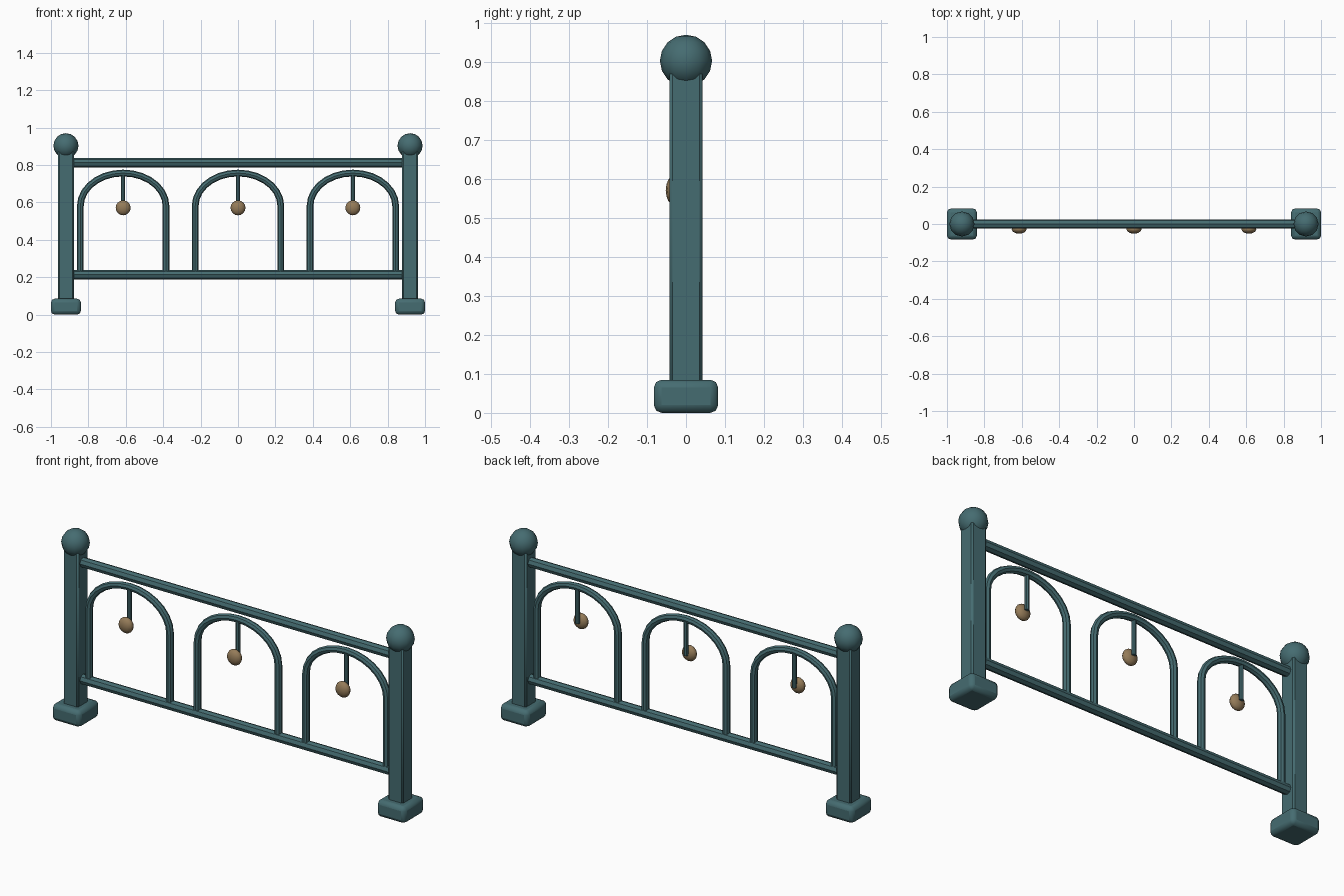
import bpy
from math import cos, sin, pi, radians

if "Cube" in bpy.data.objects:
    bpy.data.objects.remove(bpy.data.objects["Cube"])


def material(name, color):
    m = bpy.data.materials.new(name)
    m.diffuse_color = color
    m.use_nodes = True
    m.node_tree.nodes["Principled BSDF"].inputs["Base Color"].default_value = m.diffuse_color
    return m


TEAL = material("painted_metal", (0.06, 0.15, 0.165, 1))
TAN = material("bronze", (0.30, 0.20, 0.10, 1))


def finish(name, mat, smooth=True):
    ob = bpy.context.object
    ob.name = name
    ob.data.materials.append(mat)
    if smooth:
        bpy.ops.object.shade_smooth_by_angle(angle=radians(30))
    return ob


def box(name, loc, size, bevel, segments):
    bpy.ops.mesh.primitive_cube_add(size=1, location=loc)
    bpy.context.object.scale = size
    bpy.ops.object.transform_apply(location=False, rotation=False, scale=True)
    ob = finish(name, TEAL)
    mod = ob.modifiers.new("bevel", 'BEVEL')
    mod.width, mod.segments = bevel, segments
    return ob


def ball(name, loc, radii, mat, segments=12, rings=8):
    bpy.ops.mesh.primitive_uv_sphere_add(segments=segments, ring_count=rings, radius=1, location=loc)
    bpy.context.object.scale = radii
    bpy.ops.object.transform_apply(location=False, rotation=False, scale=True)
    ob = finish(name, mat, False)
    bpy.ops.object.shade_smooth()
    return ob


def tube(name, points, radius):
    # round bar swept along a path of points
    cu = bpy.data.curves.new(name, 'CURVE')
    cu.dimensions = '3D'
    cu.bevel_depth = radius
    cu.bevel_resolution = 2
    cu.use_fill_caps = True
    sp = cu.splines.new('POLY')
    sp.points.add(len(points) - 1)
    for p, co in zip(sp.points, points):
        p.co = (*co, 1)
    ob = bpy.data.objects.new(name, cu)
    bpy.context.collection.objects.link(ob)
    bpy.ops.object.select_all(action='DESELECT')
    ob.select_set(True)
    bpy.context.view_layer.objects.active = ob
    bpy.ops.object.convert(target='MESH')
    return finish(name, TEAL)


# End posts with foot blocks and ball finials
for side, s in (("left", -1), ("right", 1)):
    x = 0.92 * s
    box(f"{side}_foot", (x, 0, 0.0425), (0.16, 0.165, 0.085), 0.02, 2)
    box(f"{side}_post", (x, 0, 0.465), (0.085, 0.085, 0.85), 0.008, 1)
    ball(f"{side}_finial", (x, 0, 0.903), (0.067, 0.067, 0.067), TEAL)

# Horizontal rails
for name, z in (("top_rail", 0.812), ("bottom_rail", 0.214)):
    tube(name, [(-0.9, 0, z), (0.9, 0, z)], 0.025)

# Three arches, each with a hanging stem and a flattened bead
N = 14
for i, cx in enumerate((-0.614, 0, 0.614), 1):
    arc = [(cx - 0.229 * cos(pi * k / N), 0, 0.58 + 0.177 * sin(pi * k / N)) for k in range(N + 1)]
    tube(f"arch_{i}", [(cx - 0.229, 0, 0.215)] + arc + [(cx + 0.229, 0, 0.215)], 0.018)
    tube(f"stem_{i}", [(cx, 0, 0.757), (cx, 0, 0.57)], 0.011)
    ball(f"bead_{i}", (cx, -0.028, 0.571), (0.04, 0.024, 0.04), TAN)
